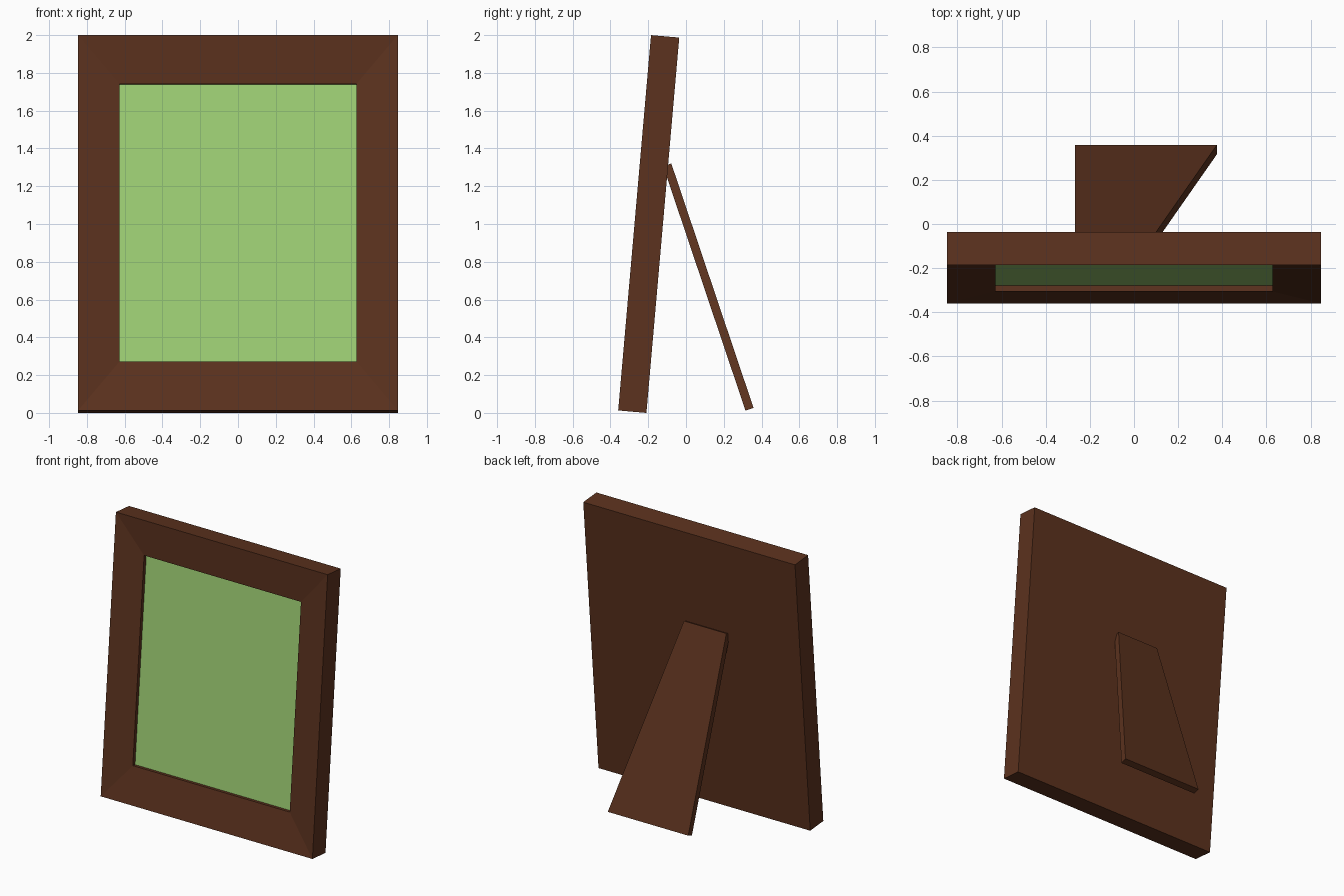
import bpy, bmesh
from math import radians

if "Cube" in bpy.data.objects:
    bpy.data.objects.remove(bpy.data.objects["Cube"])


def material(name, color):
    m = bpy.data.materials.new(name)
    m.diffuse_color = (*color, 1)
    m.use_nodes = True
    m.node_tree.nodes["Principled BSDF"].inputs["Base Color"].default_value = m.diffuse_color
    return m


def loft(name, loops, mat, location, tilt, cap_start=True, cap_end=True):
    """Skin a stack of 4-point loops, then lean the part about x."""
    bm = bmesh.new()
    rings = [[bm.verts.new(p) for p in loop] for loop in loops]
    for a, b in zip(rings, rings[1:]):
        for i in range(4):
            j = (i + 1) % 4
            bm.faces.new((a[i], a[j], b[j], b[i]))
    if cap_start:
        bm.faces.new(rings[0][::-1])
    if cap_end:
        bm.faces.new(rings[-1])
    bmesh.ops.recalc_face_normals(bm, faces=bm.faces)
    mesh = bpy.data.meshes.new(name)
    bm.to_mesh(mesh)
    bm.free()
    mesh.materials.append(mat)
    obj = bpy.data.objects.new(name, mesh)
    obj.location = location
    obj.rotation_euler.x = radians(tilt)
    bpy.context.collection.objects.link(obj)
    return obj


def rect(half_x, bottom, top, depth):
    return [(-half_x, depth, bottom), (half_x, depth, bottom),
            (half_x, depth, top), (-half_x, depth, top)]


wood = material("dark_wood", (0.107, 0.032, 0.013))
green = material("picture_green", (0.35, 0.64, 0.18))

LEAN = -5
BASE = (0, -0.359, 0.013)
HEIGHT = 1.9945
OPENING = (0.627, 0.263, 1.738)

# Frame: back panel, outer sides, inward-sloping mitred face, inner lip
loft("frame",
     [rect(0.846, 0, HEIGHT, 0.15), rect(0.846, 0, HEIGHT, 0),
      rect(*OPENING, 0.031), rect(*OPENING, 0.057)],
     wood, BASE, LEAN, cap_end=False)

# Picture set into the opening
picture = loft("picture", [rect(*OPENING, 0.057)], green, BASE, LEAN, cap_start=False)

# Easel leg: one straight edge, one flared edge
leg_outline = [(-0.268, 0), (0.375, 0), (0.071, 1.365), (-0.268, 1.365)]
loft("easel_leg",
     [[(x, d, z) for x, z in leg_outline] for d in (0, 0.045)],
     wood, (0, 0.315, 0.012), 18.6)

# The picture faces the front
if picture.data.polygons[0].normal.y > 0:
    picture.data.flip_normals()
